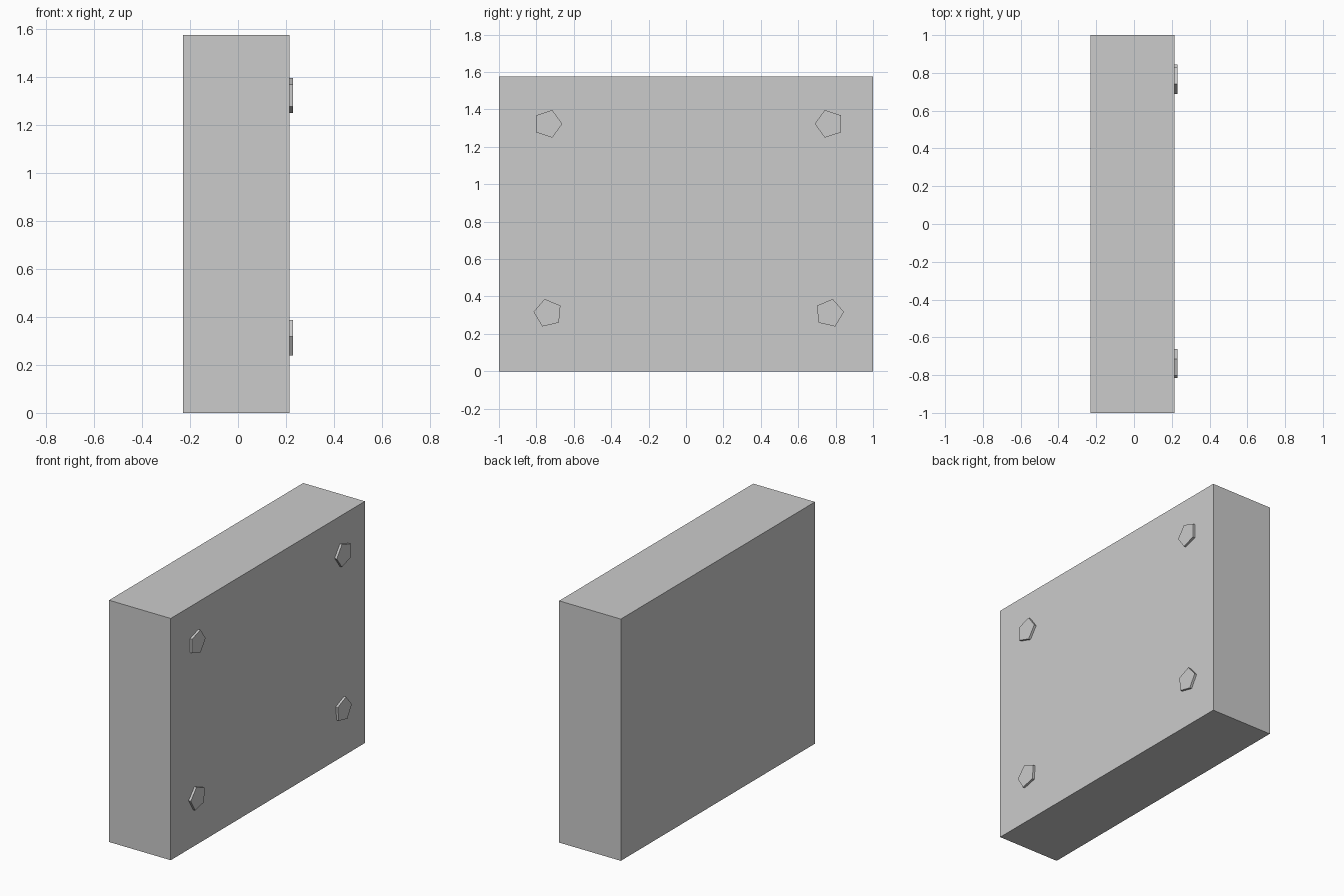
import bpy, bmesh, math

if "Cube" in bpy.data.objects:
    bpy.data.objects.remove(bpy.data.objects["Cube"])

FRONT_X, PAD_X, BACK_X, HEIGHT = 0.215, 0.23, -0.23, 1.576


def prism(name, outline, x0, x1):
    """Extrude a (y, z) outline along x into a closed solid."""
    bm = bmesh.new()
    face = bm.faces.new([bm.verts.new((x0, y, z)) for y, z in outline])
    ext = bmesh.ops.extrude_face_region(bm, geom=[face])
    moved = [v for v in ext["geom"] if isinstance(v, bmesh.types.BMVert)]
    bmesh.ops.translate(bm, verts=moved, vec=(x1 - x0, 0, 0))
    if len([f for f in bm.faces if len(f.verts) == len(outline)]) < 2:
        bm.faces.new([v for v in bm.verts if v not in moved])
    bmesh.ops.recalc_face_normals(bm, faces=bm.faces)
    mesh = bpy.data.meshes.new(name)
    bm.to_mesh(mesh)
    bm.free()
    obj = bpy.data.objects.new(name, mesh)
    bpy.context.collection.objects.link(obj)
    return obj


# Main slab
prism("slab", [(-1, 0), (1, 0), (1, HEIGHT), (-1, HEIGHT)], BACK_X, FRONT_X)

# Four five-sided pads on the right face: centre y, centre z, direction of one corner
pads = {
    "upper_left_pad": (-0.739, 1.323, 0),
    "upper_right_pad": (0.766, 1.323, 180),
    "lower_left_pad": (-0.738, 0.311, 175),
    "lower_right_pad": (0.767, 0.311, 5),
}
for name, (cy, cz, turn) in pads.items():
    angles = [math.radians(turn + 72 * i) for i in range(5)]
    prism(name, [(cy + 0.0775 * math.cos(a), cz + 0.0775 * math.sin(a)) for a in angles],
          FRONT_X, PAD_X)
